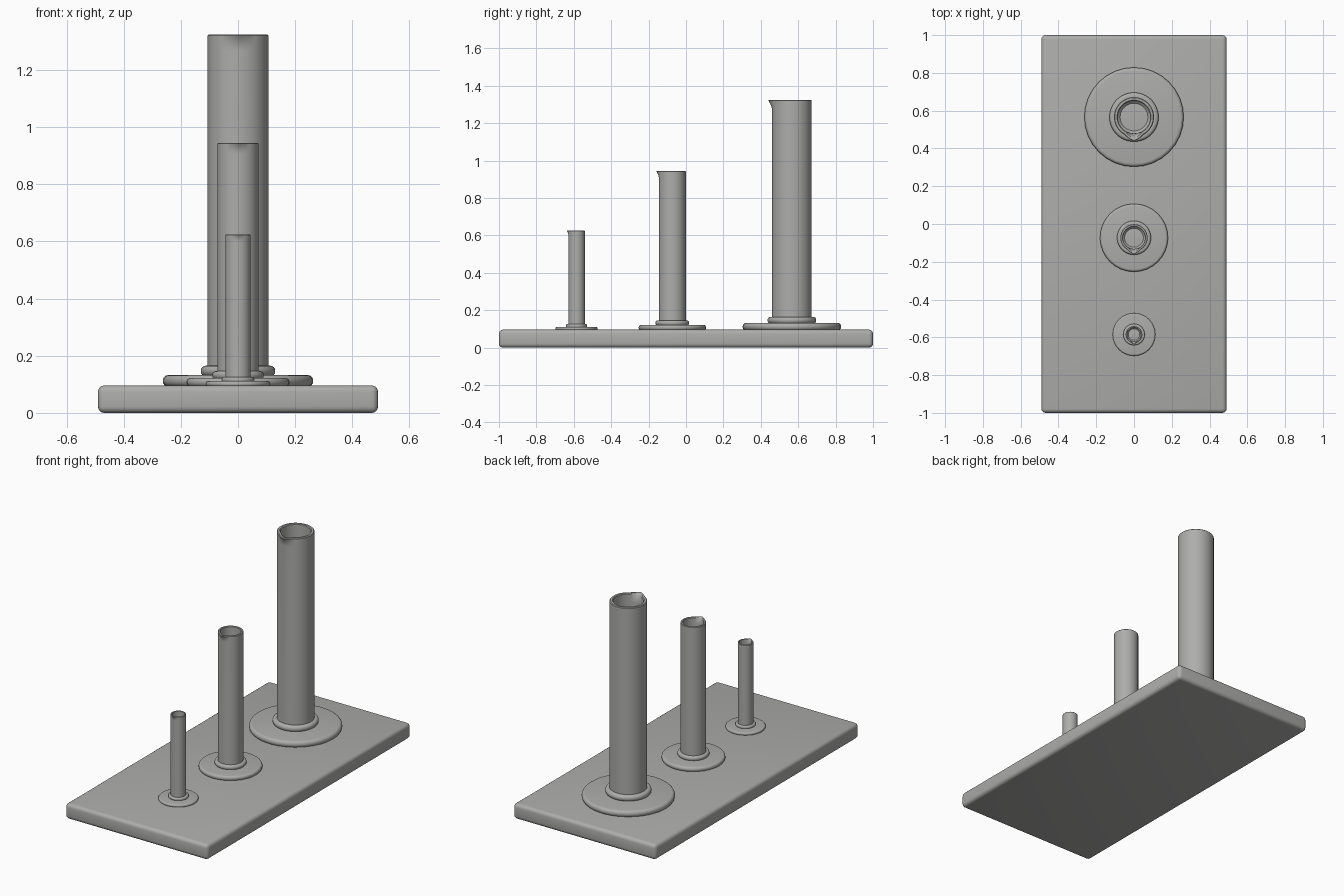
import bpy, bmesh, math

if "Cube" in bpy.data.objects:
    bpy.data.objects.remove(bpy.data.objects["Cube"])

grey = bpy.data.materials.new("light_grey")
grey.diffuse_color = (0.42, 0.42, 0.41, 1)
grey.use_nodes = True
grey.node_tree.nodes["Principled BSDF"].inputs["Base Color"].default_value = grey.diffuse_color


def finish(name, bm, angle=35):
    bmesh.ops.recalc_face_normals(bm, faces=bm.faces)
    me = bpy.data.meshes.new(name)
    bm.to_mesh(me)
    bm.free()
    ob = bpy.data.objects.new(name, me)
    bpy.context.collection.objects.link(ob)
    me.materials.append(grey)
    bpy.ops.object.select_all(action='DESELECT')
    ob.select_set(True)
    bpy.context.view_layer.objects.active = ob
    bpy.ops.object.shade_smooth_by_angle(angle=math.radians(angle))
    return ob


def lathe(name, y, profile, sides, shape=None):
    """Revolve (r, z) points; shape(angle, r, z) may change the radius."""
    bm = bmesh.new()
    rings = []
    for r, z in profile:
        ring = []
        for i in range(sides):
            a = 2 * math.pi * i / sides - math.pi / 2
            rr = shape(a, r, z) if shape else r
            ring.append(bm.verts.new((rr * math.cos(a), y + rr * math.sin(a), z)))
        rings.append(ring)
    for lo, hi in zip(rings, rings[1:]):
        for i in range(sides):
            j = (i + 1) % sides
            bm.faces.new((lo[i], lo[j], hi[j], hi[i]))
    bm.faces.new(rings[0])
    bm.faces.new(rings[-1])
    return finish(name, bm)


def rounded_disc(name, y, r, z0, z1, b, sides):
    arc = [(k * math.pi / 8) for k in range(5)]
    low = [(r - b + b * math.sin(a), z0 + b - b * math.cos(a)) for a in arc]
    top = [(r - b + b * math.cos(a), z1 - b + b * math.sin(a)) for a in arc]
    return lathe(name, y, low + top, sides)


def cylinder(label, y, foot_r, foot_z, collar_r, collar_z, tube_r, top, lip):
    rounded_disc(label + "_foot", y, foot_r, 0.092, foot_z, (foot_z - 0.092) * 0.45, 32)
    rounded_disc(label + "_collar", y, collar_r, foot_z - 0.004, collar_z,
                 (collar_z - foot_z) * 0.5, 48)
    inner = tube_r * 0.81
    depth = tube_r * 0.55
    e = tube_r * 0.04

    # pouring lip pulled out of the front of the rim
    def spout(a, r, z):
        d = abs(a + math.pi / 2)
        d = min(d, 2 * math.pi - d)
        t = max(0, (z - (top - depth)) / depth)
        return r + lip * max(0, 1 - d / 0.5) * t ** 2

    steps = [top - depth * (1 - k / 6) for k in range(6)]
    profile = [(tube_r, foot_z)] + [(tube_r, z) for z in steps]
    profile += [(tube_r, top - e), (tube_r - e, top), (inner + e, top), (inner, top - e)]
    profile += [(inner, z) for z in reversed(steps)]
    profile += [(inner, collar_z + e * 3), (inner - e * 3, collar_z)]
    lathe(label + "_tube", y, profile, 64, spout)


# base board with softened edges
bm = bmesh.new()
bmesh.ops.create_cube(bm, size=1)
for v in bm.verts:
    v.co = (v.co.x * 0.98, v.co.y * 2, (v.co.z + 0.5) * 0.096)
bmesh.ops.bevel(bm, geom=bm.edges[:], offset=0.022, segments=4, profile=0.5, affect='EDGES')
finish("base_board", bm)

# three measuring cylinders, largest at the back
cylinder("large", 0.566, 0.263, 0.132, 0.13, 0.165, 0.106, 1.325, 0.023)
cylinder("medium", -0.073, 0.18, 0.122, 0.09, 0.146, 0.072, 0.945, 0.016)
cylinder("small", -0.585, 0.113, 0.111, 0.057, 0.126, 0.044, 0.625, 0.009)
